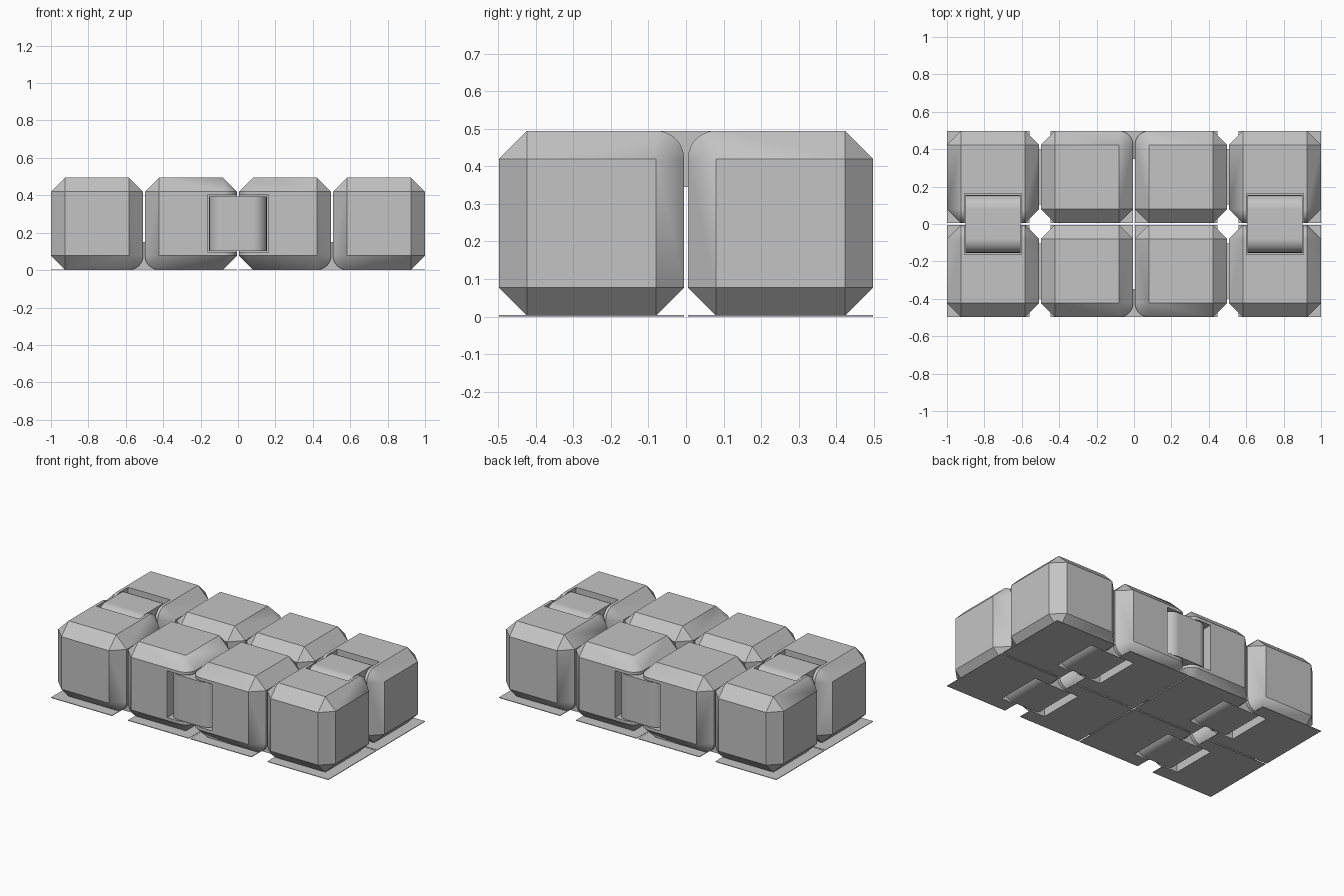
import bpy, bmesh, math
from mathutils import Vector
from itertools import product

cube = bpy.data.objects.get("Cube")
if cube:
    bpy.data.objects.remove(cube, do_unlink=True)

HALF = 0.24625             # half size of one block
GAP = 0.01                 # space between blocks
CH = 0.075                 # chamfer and fillet size
INS = HALF - CH
PITCH = 2 * HALF + GAP
FLOOR = 0.002
MID = FLOOR + HALF

grey = bpy.data.materials.new("plain grey")
grey.use_nodes = True
colour = (0.55, 0.55, 0.55, 1)
grey.diffuse_color = colour
grey.node_tree.nodes["Principled BSDF"].inputs["Base Color"].default_value = colour


def hull_object(name, points, centre):
    """Convex solid around a set of points."""
    bm = bmesh.new()
    for p in points:
        bm.verts.new(p)
    bmesh.ops.remove_doubles(bm, verts=bm.verts, dist=0.0001)
    res = bmesh.ops.convex_hull(bm, input=bm.verts)
    spare = {v for v in res["geom_interior"] + res["geom_unused"]
             if isinstance(v, bmesh.types.BMVert)}
    bmesh.ops.delete(bm, geom=list(spare), context="VERTS")
    bmesh.ops.dissolve_limit(bm, angle_limit=math.radians(0.5),
                             verts=bm.verts, edges=bm.edges)
    bmesh.ops.recalc_face_normals(bm, faces=bm.faces)
    mesh = bpy.data.meshes.new(name)
    bm.to_mesh(mesh)
    bm.free()
    mesh.materials.append(grey)
    ob = bpy.data.objects.new(name, mesh)
    ob.location = centre
    bpy.context.collection.objects.link(ob)
    return ob


def box(name, size, centre):
    return hull_object(name, [Vector(s) * Vector(size) for s in product((-1, 1), repeat=3)], centre)


def activate(ob):
    bpy.ops.object.select_all(action="DESELECT")
    ob.select_set(True)
    bpy.context.view_layer.objects.active = ob


def block_points(round_edges):
    """Chamfered cube; each (axis, sign, axis, sign) edge is rounded instead."""
    pts = []
    for s in product((-1, 1), repeat=3):
        for k in range(3):
            pts.append(Vector([s[i] * (HALF if i == k else INS) for i in range(3)]))
    for a, sa, b, sb in round_edges:
        for i, end in product(range(13), (-1, 1)):
            t = i / 12 * math.pi / 2
            p = Vector((0, 0, 0))
            p[a] = sa * (INS + CH * math.cos(t))
            p[b] = sb * (INS + CH * math.sin(t))
            p[3 - a - b] = end * INS
            pts.append(p)
    return pts


def hinge_points(out, span):
    """Stadium-shaped link that holds two parallel pivots."""
    pts = []
    for side, end, i in product((-1, 1), (-1, 1), range(25)):
        t = i / 24 * math.pi
        p = Vector((0, 0, 0))
        p[span] = side * (0.08 + 0.074 * math.sin(t))
        p[out] = 0.074 * math.cos(t)
        p[3 - out - span] = end * 0.146
        pts.append(p)
    return pts


# Hinges: name, centre, outward axis, spanning axis
hinges = []
for sx, side in ((-1, "right"), (1, "left")):
    hinges.append((f"top_hinge_{side}", (sx * 1.5 * PITCH, 0, MID + INS), 2, 1))
    for sy, end in ((-1, "front"), (1, "back")):
        hinges.append((f"bottom_hinge_{end}_{side}",
                       (sx * PITCH, sy * PITCH / 2, MID - INS), 2, 0))
for sy, end in ((-1, "front"), (1, "back")):
    hinges.append((f"{end}_hinge", (0, sy * (PITCH / 2 + INS), MID), 1, 0))

smooth = []
cutters = []
for name, centre, out, span in hinges:
    smooth.append(hull_object(name, hinge_points(out, span), centre))
    size = [0.152] * 3
    size[out], size[span] = 0.085, 0.162
    cutter = box(name + "_pocket", size, centre)
    cutter.hide_render = True
    cutters.append(cutter)

# Blocks and the thin sheets beneath them
bodies = []
for sx, sy, outer in product((-1, 1), (-1, 1), (True, False)):
    label = "_".join(("outer" if outer else "inner",
                      "front" if sy < 0 else "back", "right" if sx < 0 else "left"))
    cx, cy = sx * PITCH * (1.5 if outer else 0.5), sy * PITCH / 2
    inward = -sx if outer else sx
    second = (1, -sy, 2, 1) if outer else (0, -sx, 1, sy)
    bodies.append(hull_object(label + "_block",
                              block_points([(0, inward, 2, -1), second]), (cx, cy, MID)))
    bodies.append(box(label + "_base_sheet", (HALF - 0.026, HALF, 0.002),
                      (cx - inward * 0.026, cy, 0.002)))

# Cut the hinge pockets where they touch a part
bpy.context.view_layer.update()
for body in bodies:
    for cutter in cutters:
        away = body.location - cutter.location
        if all(abs(away[i]) < (body.dimensions[i] + cutter.dimensions[i]) / 2 for i in range(3)):
            mod = body.modifiers.new("pocket", "BOOLEAN")
            mod.operation = "DIFFERENCE"
            mod.solver = "EXACT"
            mod.object = cutter
            activate(body)
            bpy.ops.object.modifier_apply(modifier=mod.name)
for cutter in cutters:
    bpy.data.objects.remove(cutter, do_unlink=True)

# Smooth the rounded edges, keep the chamfers crisp
for ob in smooth + bodies:
    activate(ob)
    bpy.ops.object.shade_smooth_by_angle(angle=math.radians(25))
    mod = ob.modifiers.new("flat faces", "WEIGHTED_NORMAL")
    mod.keep_sharp = True
